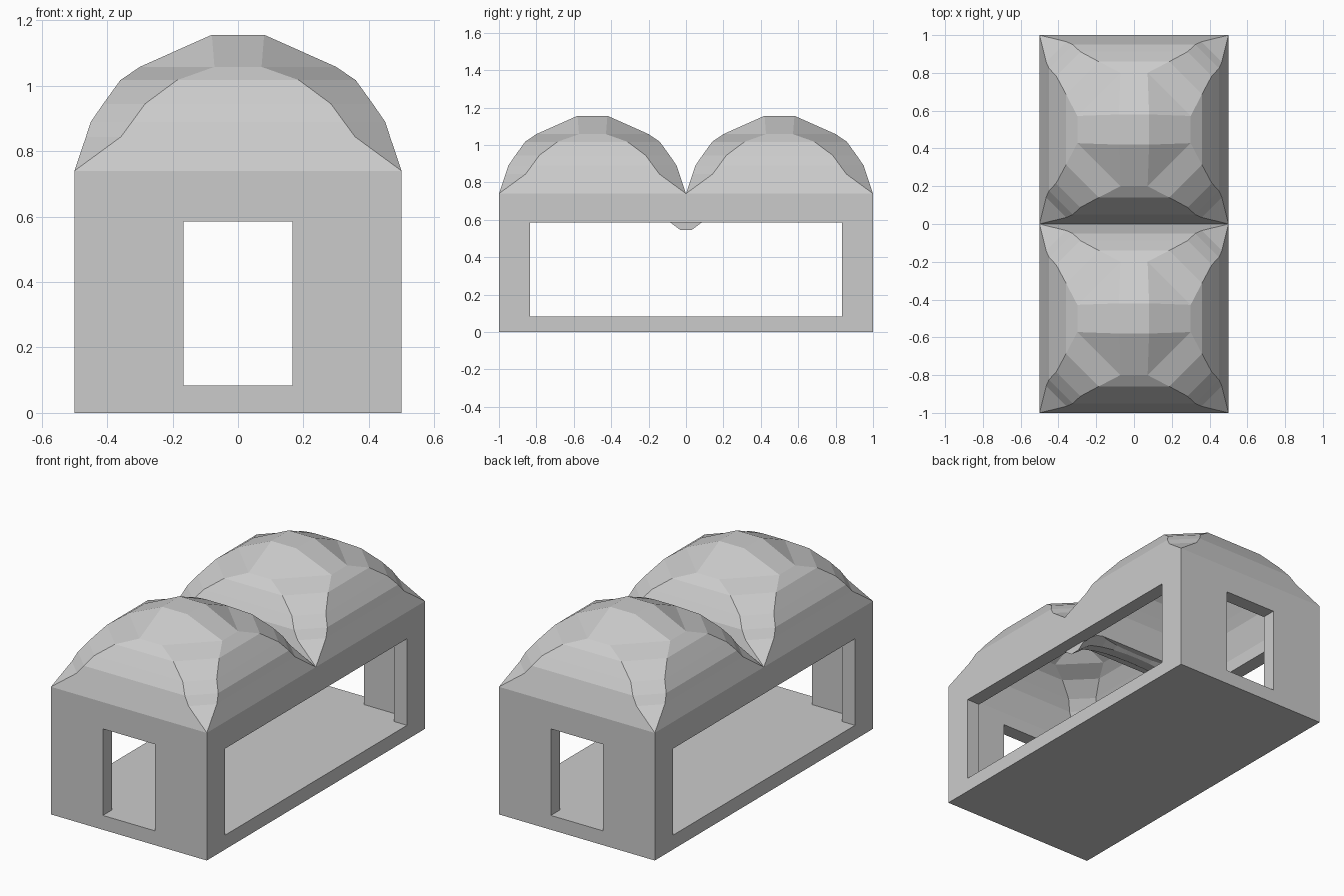
import bpy, bmesh

cube = bpy.data.objects.get("Cube")
if cube:
    bpy.data.objects.remove(cube, do_unlink=True)

stone = bpy.data.materials.new("plain_grey")
stone.use_nodes = True
GREY = (0.6, 0.6, 0.6, 1)
stone.diffuse_color = GREY
stone.node_tree.nodes["Principled BSDF"].inputs["Base Color"].default_value = GREY

WALL = 0.083      # wall and floor thickness
SPRING = 0.74     # height where the domes start
HEAD = 0.585      # top of the openings
INNER = 0.5 - WALL


def make(name, bm):
    bmesh.ops.remove_doubles(bm, verts=bm.verts, dist=0.0005)
    bmesh.ops.recalc_face_normals(bm, faces=bm.faces)
    mesh = bpy.data.meshes.new(name)
    bm.to_mesh(mesh)
    bm.free()
    mesh.materials.append(stone)
    obj = bpy.data.objects.new(name, mesh)
    bpy.context.scene.collection.objects.link(obj)
    return obj


def box(name, x, y, z):
    """Box from (low, high) ranges."""
    bm = bmesh.new()
    bmesh.ops.create_cube(bm, size=1)
    for v in bm.verts:
        for i, (low, high) in enumerate((x, y, z)):
            v.co[i] = high if v.co[i] > 0 else low
    return make(name, bm)


def loft(name, rings):
    """Closed skin through rings of equal point count."""
    bm = bmesh.new()
    loops = [[bm.verts.new(p) for p in ring] for ring in rings]
    n = len(loops[0])
    for a, b in zip(loops, loops[1:]):
        for i in range(n):
            j = (i + 1) % n
            bm.faces.new((a[i], a[j], b[j], b[i]))
    bm.faces.new(loops[0])
    bm.faces.new(loops[-1])
    return make(name, bm)


# Walls and floor: a block hollowed out and pierced
walls = box("walls", (-0.5, 0.5), (-1, 1), (0, SPRING))
cutters = [
    box("room_cutter", (-INNER, INNER), (-1 + WALL, 1 - WALL), (WALL, 0.66)),
    box("doorway_cutter", (-0.167, 0.167), (-1.2, 1.2), (WALL, HEAD)),
    box("window_cutter", (-0.7, 0.7), (-0.835, 0.835), (WALL, HEAD)),
]
for side in (-1, 1):
    cutters.append(box("well_cutter", (-INNER, INNER),
                       (side * 0.5 - INNER, side * 0.5 + INNER), (0.4, 0.9)))
for cutter in cutters:
    cutter.hide_render = True
    mod = walls.modifiers.new("cut", 'BOOLEAN')
    mod.operation = 'DIFFERENCE'
    mod.solver = 'EXACT'
    mod.object = cutter
bpy.context.view_layer.update()
graph = bpy.context.evaluated_depsgraph_get()
cut_mesh = bpy.data.meshes.new_from_object(walls.evaluated_get(graph))
walls.modifiers.clear()
walls.data = cut_mesh
for cutter in cutters:
    bpy.data.objects.remove(cutter, do_unlink=True)

# Faceted domes: half width of side panel, its distance out, height
LEVELS = [(0.5, 0.5, 0.74), (0.358, 0.465, 0.844), (0.324, 0.45, 0.89),
          (0.284, 0.412, 0.945), (0.187, 0.36, 1.017),
          (0.072, 0.3, 1.058), (0.08, 0.08, 1.156)]


def octagon(w, d, z, y, scale=1, drop=0):
    pts = ((d, -w), (d, w), (w, d), (-w, d), (-d, w), (-d, -w), (-w, -d), (w, -d))
    return [(px * scale, y + py * scale, z - drop) for px, py in pts]


for label, y in (("front_dome", -0.5), ("back_dome", 0.5)):
    inside = [octagon(*lv, y, INNER / 0.5, 0.08) for lv in reversed(LEVELS)]
    outside = [octagon(*lv, y) for lv in LEVELS]
    loft(label, inside + outside)

# Arched rib under the valley between the domes
rib = []
steps = 10
for i in range(steps + 1):
    t = 2 * i / steps - 1
    low = 0.545 + 0.105 * (1 - t * t) ** 0.5
    x = t * (INNER + 0.01)
    mid = min(low + 0.04, 0.68)
    rib.append([(x, -WALL, 0.7), (x, -WALL, mid), (x, -0.03, low),
                (x, 0.03, low), (x, WALL, mid), (x, WALL, 0.7)])
loft("middle_arch", rib)
